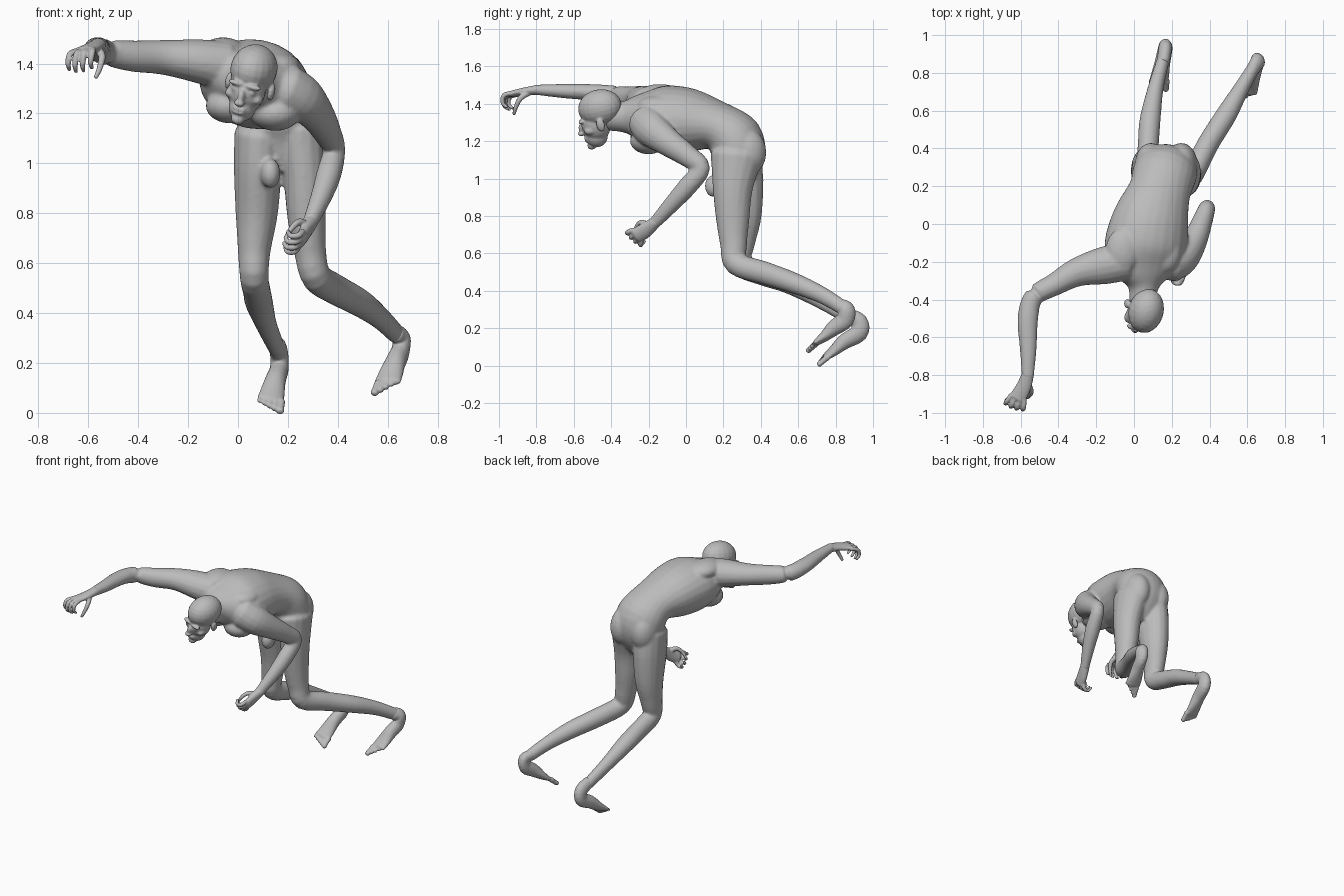
import bpy, bmesh
from math import sin, cos, pi
from mathutils import Vector, Matrix

cube = bpy.data.objects.get("Cube")
if cube:
    bpy.data.objects.remove(cube, do_unlink=True)

skin = bpy.data.materials.new("plain grey")
skin.use_nodes = True
skin.diffuse_color = (0.5, 0.5, 0.5, 1)
skin.node_tree.nodes["Principled BSDF"].inputs["Base Color"].default_value = (0.5, 0.5, 0.5, 1)


def spline(a, b, c, d, t):
    """Catmull-Rom blend of four ring tuples."""
    return [0.5 * (2 * q + (r - p) * t + (2 * p - 5 * q + 4 * r - s) * t * t
                   + (3 * q - p - 3 * r + s) * t ** 3) for p, q, r, s in zip(a, b, c, d)]


def loft(bm, rings, side, side_end=None, sides=16, steps=4):
    """Closed tube through rings of (x, y, z, side radius, depth radius)."""
    side = Vector(side)
    side_end = Vector(side_end or side)
    padded = [rings[0], *rings, rings[-1]]
    path = [spline(*padded[i:i + 4], k / steps) for i in range(len(rings) - 1) for k in range(steps)]
    path.append(list(rings[-1]))
    points = [Vector(p[:3]) for p in path]
    last = len(path) - 1
    loops = []

    def ring(centre, tangent, across, w, d):
        across = (across - tangent * across.dot(tangent)).normalized()
        deep = tangent.cross(across)
        angles = [2 * pi * k / sides for k in range(sides)]
        loops.append([bm.verts.new(centre + across * w * cos(a) + deep * d * sin(a)) for a in angles])

    for i, p in enumerate(path):
        tangent = (points[min(i + 1, last)] - points[max(i - 1, 0)]).normalized()
        across = side.lerp(side_end, i / last)
        dome = tangent * min(p[3:]) * 0.6
        if i == 0:
            ring(points[i] - dome, tangent, across, p[3] * 0.65, p[4] * 0.65)
        ring(points[i], tangent, across, p[3], p[4])
        if i == last:
            ring(points[i] + dome, tangent, across, p[3] * 0.65, p[4] * 0.65)
    for a, b in zip(loops, loops[1:]):
        for k in range(sides):
            n = (k + 1) % sides
            bm.faces.new((a[k], a[n], b[n], b[k]))
    bm.faces.new(loops[0][::-1])
    bm.faces.new(loops[-1])


def blob(bm, centre, radii, frame=Matrix()):
    place = frame @ Matrix.Translation(centre) @ Matrix.Diagonal((*radii, 1))
    bmesh.ops.create_uvsphere(bm, u_segments=20, v_segments=12, radius=1, matrix=place)


def finish(bm, name, voxel, smoothing):
    """Fuse the overlapping volumes into one smooth skin."""
    bmesh.ops.recalc_face_normals(bm, faces=bm.faces)
    mesh = bpy.data.meshes.new(name)
    bm.to_mesh(mesh)
    bm.free()
    mesh.materials.append(skin)
    obj = bpy.data.objects.new(name, mesh)
    bpy.context.collection.objects.link(obj)
    fuse = obj.modifiers.new("fuse", 'REMESH')
    fuse.mode = 'VOXEL'
    fuse.voxel_size = voxel
    fuse.use_smooth_shade = True
    relax = obj.modifiers.new("relax", 'SMOOTH')
    relax.factor = 0.5
    relax.iterations = smoothing
    return obj


# Torso, from crotch to neck
body = bmesh.new()
loft(body, [(.17, .27, 1.02, .13, .10), (.17, .28, 1.12, .165, .14), (.16, .26, 1.21, .17, .15),
            (.135, .17, 1.28, .165, .13), (.09, .02, 1.31, .205, .17), (.06, -.13, 1.32, .22, .175),
            (.05, -.25, 1.33, .18, .12), (.05, -.33, 1.33, .085, .085), (.045, -.41, 1.33, .07, .075)],
     (1, -.1, 0), (.94, .05, -.33), sides=24)
# Buttocks, chest, shoulder blades and groin
for x in (.09, .25):
    blob(body, (x, .32, 1.14), (.085, .11, .13))
for x, z in ((-.03, 1.23), (.15, 1.20)):
    blob(body, (x, -.2, z), (.10, .10, .07))
for x, z in ((-.06, 1.45), (.16, 1.39)):
    blob(body, (x, -.14, z), (.09, .12, .055))
blob(body, (.13, .15, .96), (.04, .05, .06))

# Right and left legs, hip to ankle
loft(body, [(.09, .27, 1.12, .105, .13), (.08, .285, .98, .097, .13), (.075, .30, .8, .085, .105),
            (.065, .29, .65, .066, .078), (.065, .285, .545, .058, .065), (.075, .41, .49, .056, .062),
            (.085, .55, .44, .056, .056), (.115, .72, .35, .042, .046), (.155, .87, .26, .034, .04)],
     (1, 0, 0))
loft(body, [(.25, .27, 1.12, .105, .14), (.268, .25, .95, .088, .108), (.275, .25, .78, .077, .09),
            (.29, .255, .64, .064, .072), (.315, .27, .545, .06, .064), (.39, .42, .495, .058, .062),
            (.49, .58, .44, .056, .056), (.57, .72, .38, .042, .046), (.635, .83, .315, .035, .04)],
     (1, 0, 0), (.85, -.5, 0))

# Right arm reaching forward, left arm bent
loft(body, [(-.05, -.2, 1.39, .10, .10), (-.16, -.22, 1.41, .10, .088), (-.3, -.255, 1.425, .077, .07),
            (-.42, -.32, 1.43, .06, .063), (-.53, -.385, 1.445, .052, .053), (-.562, -.5, 1.46, .055, .045),
            (-.56, -.66, 1.468, .045, .038), (-.562, -.81, 1.475, .032, .027)],
     (0, 1, 0), (1, 0, 0))
loft(body, [(.19, -.21, 1.30, .1, .1), (.26, -.18, 1.26, .085, .095), (.32, -.09, 1.19, .068, .075),
            (.36, .01, 1.12, .055, .06), (.385, .08, 1.055, .045, .05), (.365, .01, .96, .05, .052),
            (.335, -.07, .87, .043, .045), (.288, -.17, .76, .03, .033)],
     (1, -.3, 0))
finish(body, "body", .009, 6)


# Hands: a palm, four curled fingers and a thumb
def hand(name, palm, side, forward, curl, thumb, reach):
    bm = bmesh.new()
    side, forward, curl = (Vector(v).normalized() for v in (side, forward, curl))
    loft(bm, palm, side)
    knuckles = Vector(palm[-1][:3])
    for k in range(4):
        size = (.85, 1, 1, .9)[k] * reach
        base = knuckles + side * (k - 1.5) * .024 - forward * .01
        joint = base + forward * .05 * size + curl * .008 + side * (k - 1.5) * .008
        middle = joint + forward * .008 + curl * .045 * size
        tip = middle - forward * .024 + curl * .028 * size
        loft(bm, [(*p, r, r) for p, r in ((base, .013), (joint, .013), (middle, .011), (tip, .008))],
             side, sides=10)
    loft(bm, [(*p, r, r) for p, r in zip(thumb, (.018, .015, .012, .009))], forward, sides=10)
    finish(bm, name, .005, 2)


hand("right_hand", [(-.56, -.79, 1.475, .032, .027), (-.583, -.86, 1.465, .04, .022),
                    (-.618, -.925, 1.452, .046, .018)],
     (.93, -.3, .1), (-.3, -.93, -.1), (-.1, 0, -1),
     [(-.565, -.84, 1.46), (-.545, -.885, 1.43), (-.555, -.91, 1.38), (-.57, -.92, 1.345)], 1)
hand("left_hand", [(.292, -.16, .77, .03, .032), (.27, -.215, .725, .042, .026),
                   (.25, -.265, .695, .043, .024)],
     (.15, -.72, .66), (-.28, -.62, -.66), (-.93, .25, .1),
     [(.275, -.2, .75), (.245, -.24, .765), (.215, -.265, .74), (.195, -.27, .71)], .75)


# Feet: heel to ball, with five toes growing towards the big toe
def foot(name, rings, side, forward, big):
    bm = bmesh.new()
    side, forward = Vector(side).normalized(), Vector(forward).normalized()
    loft(bm, rings, side)
    ball = Vector(rings[-1][:3])
    for k in range(5):
        base = ball + side * big * (k - 2) * .022 - forward * .01
        r = .010 + .0018 * k
        tip = base + forward * (.032 + .007 * k)
        loft(bm, [(*base, r, r), (*base.lerp(tip, .5), r * .9, r * .9), (*tip, r, r * .9)], side, sides=10)
    finish(bm, name, .005, 3)


foot("right_foot", [(.155, .86, .27, .034, .04), (.165, .925, .235, .036, .046), (.165, .925, .175, .038, .048),
                    (.15, .85, .13, .042, .042), (.138, .79, .08, .05, .028), (.13, .75, .05, .054, .018)],
     (.95, 0, -.25), (-.08, -.75, -.62), 1)
foot("left_foot", [(.63, .82, .32, .035, .04), (.655, .86, .30, .036, .044), (.65, .85, .245, .038, .048),
                   (.63, .79, .20, .042, .042), (.612, .74, .155, .05, .028), (.6, .70, .125, .054, .018)],
     (.92, .25, .3), (-.25, -.7, -.62), -1)

# Head, built upright facing -y and then turned into place
head = bmesh.new()
back = Vector((.25, .93, .2)).normalized()
up = Vector((.22, -.22, .95))
up = (up - back * up.dot(back)).normalized()
across = back.cross(up)
frame = Matrix.Translation((.05, -.455, 1.325)) @ Matrix((across, back, up)).transposed().to_4x4()
blob(head, (0, .01, .055), (.093, .12, .098), frame)      # skull
blob(head, (0, -.035, -.03), (.076, .078, .09), frame)    # face
blob(head, (0, -.05, -.095), (.055, .06, .058), frame)    # jaw
blob(head, (0, -.088, -.138), (.027, .025, .022), frame)  # chin
blob(head, (0, -.118, -.04), (.015, .018, .032), frame)   # nose bridge
blob(head, (0, -.126, -.062), (.022, .02, .014), frame)   # nose tip
for z in (-.09, -.106):
    blob(head, (0, -.105, z), (.028, .014, .008), frame)  # lips
for s in (-1, 1):
    blob(head, (s * .036, -.098, .01), (.034, .018, .011), frame)   # brow
    blob(head, (s * .034, -.092, -.016), (.017, .016, .011), frame)  # eye
    blob(head, (s * .055, -.06, -.045), (.024, .035, .022), frame)   # cheek
    blob(head, (s * .09, .012, -.02), (.014, .024, .036), frame)     # ear
finish(head, "head", .006, 3)
